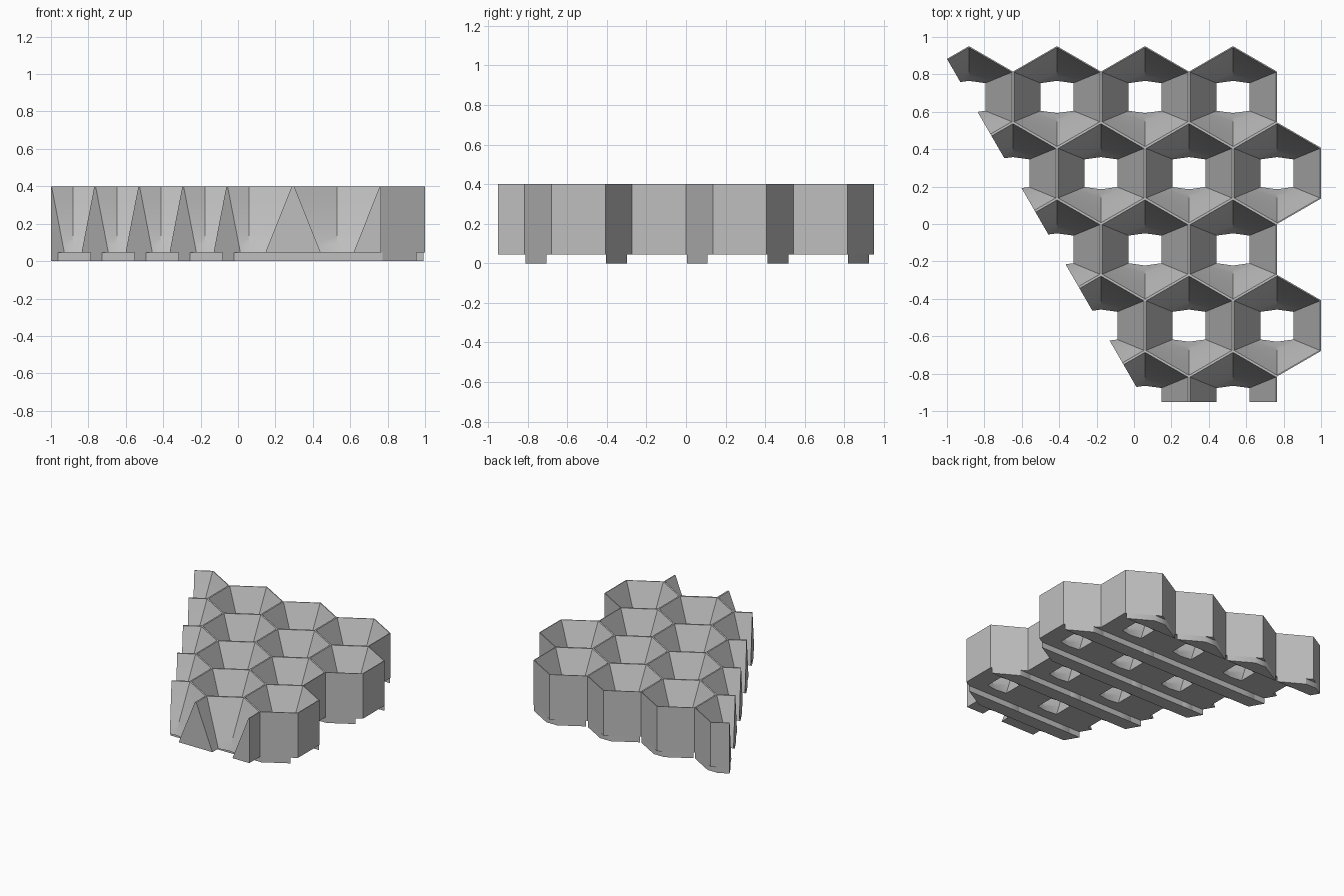
import bpy, bmesh
from math import sin, cos, pi, sqrt
from mathutils import Vector

cube = bpy.data.objects.get("Cube")
if cube:
    bpy.data.objects.remove(cube, do_unlink=True)

PITCH = 2 / 4.25            # distance between cell centres
RADIUS = PITCH / sqrt(3)    # pointy-top hexagon corner radius
ROW = PITCH * sqrt(3) / 2
WALL = 0.006                # half the rim thickness
TOP, BASE = 0.4, 0.045
LEVELS = 8
LEFT = -1 + PITCH / 4
BACK = (4 * ROW - RADIUS) / 2

gray = bpy.data.materials.new("light_gray")
gray.use_nodes = True
gray.diffuse_color = (0.52, 0.52, 0.52, 1)
gray.node_tree.nodes["Principled BSDF"].inputs["Base Color"].default_value = gray.diffuse_color

# Cell centres, row by row from the back
centres = [Vector((LEFT + (k + r / 2) * PITCH, BACK - r * ROW, 0))
           for r, count in enumerate((4, 4, 3, 3, 2)) for k in range(count)]


def hexagon(centre, radius, z):
    return [centre + Vector((radius * cos(pi / 6 + i * pi / 3),
                             radius * sin(pi / 6 + i * pi / 3), z)) for i in range(6)]


def hole(centre, z):
    # Squashed opening at the foot of each funnel
    x, side, tip = 0.0875, 0.074, 0.086
    pts = [(x, side), (0, tip), (-x, side), (-x, -side), (0, -tip), (x, -side)]
    return [centre + Vector((px, py, z)) for px, py in pts]


def has_neighbour(centre, i):
    step = Vector((cos((i + 1) * pi / 3), sin((i + 1) * pi / 3), 0)) * PITCH
    return any((centre + step - c).length < 0.01 for c in centres)


def bridge(bm, low, high, i):
    j = (i + 1) % 6
    bm.faces.new([low[i], low[j], high[j], high[i]])


def cut(bm, point, normal):
    # Slice away everything on the normal's side and cap the section
    geom = bm.verts[:] + bm.edges[:] + bm.faces[:]
    if not geom:
        return
    bmesh.ops.bisect_plane(bm, geom=geom, dist=1e-6, plane_co=point,
                           plane_no=normal, clear_outer=True)
    edges = [e for e in bm.edges if e.is_boundary]
    if edges:
        bmesh.ops.edgenet_fill(bm, edges=edges)


def trim(bm):
    # Slanted left side and straight front side
    cut(bm, centres[0], Vector((-sqrt(3) / 2, -0.5, 0)))
    cut(bm, centres[-1], Vector((0, -1, 0)))


def finish(bm, name):
    bmesh.ops.recalc_face_normals(bm, faces=bm.faces[:])
    mesh = bpy.data.meshes.new(name)
    bm.to_mesh(mesh)
    bm.free()
    mesh.materials.append(gray)
    obj = bpy.data.objects.new(name, mesh)
    bpy.context.collection.objects.link(obj)
    bpy.ops.object.select_all(action='DESELECT')
    obj.select_set(True)
    bpy.context.view_layer.objects.active = obj
    bpy.ops.object.shade_smooth_by_angle(angle=pi / 6)


# Honeycomb body: hexagonal cells with tapering funnels
bm = bmesh.new()
for c in centres:
    rim = hexagon(c, RADIUS - WALL * 2 / sqrt(3), TOP)
    foot = hole(c, BASE)
    rings = [hexagon(c, RADIUS, TOP)]
    rings += [[a.lerp(b, t / LEVELS) for a, b in zip(rim, foot)] for t in range(LEVELS + 1)]
    rings.append(hexagon(c, RADIUS, BASE))
    loops = [[bm.verts.new(p) for p in ring] for ring in rings]
    for i in range(6):
        for a, b in zip(loops, loops[1:]):
            bridge(bm, a, b, i)
        if not has_neighbour(c, i):
            bridge(bm, loops[-1], loops[0], i)
bmesh.ops.remove_doubles(bm, verts=bm.verts[:], dist=0.0005)
trim(bm)
finish(bm, "honeycomb_body")

# Ribs under the body, running between the rows of holes
ribs = bmesh.new()
for c in centres:
    for start in (0.14, 0.14 - ROW):
        piece = bmesh.new()
        low = [piece.verts.new(p) for p in hexagon(c, RADIUS, 0)]
        high = [piece.verts.new(p) for p in hexagon(c, RADIUS, BASE)]
        piece.faces.new(low)
        piece.faces.new(high)
        for i in range(6):
            bridge(piece, low, high, i)
        cut(piece, c + Vector((0, start, 0)), Vector((0, -1, 0)))
        cut(piece, c + Vector((0, start + 0.105, 0)), Vector((0, 1, 0)))
        trim(piece)
        temp = bpy.data.meshes.new("rib_piece")
        piece.to_mesh(temp)
        piece.free()
        ribs.from_mesh(temp)
        bpy.data.meshes.remove(temp)
finish(ribs, "bottom_ribs")
